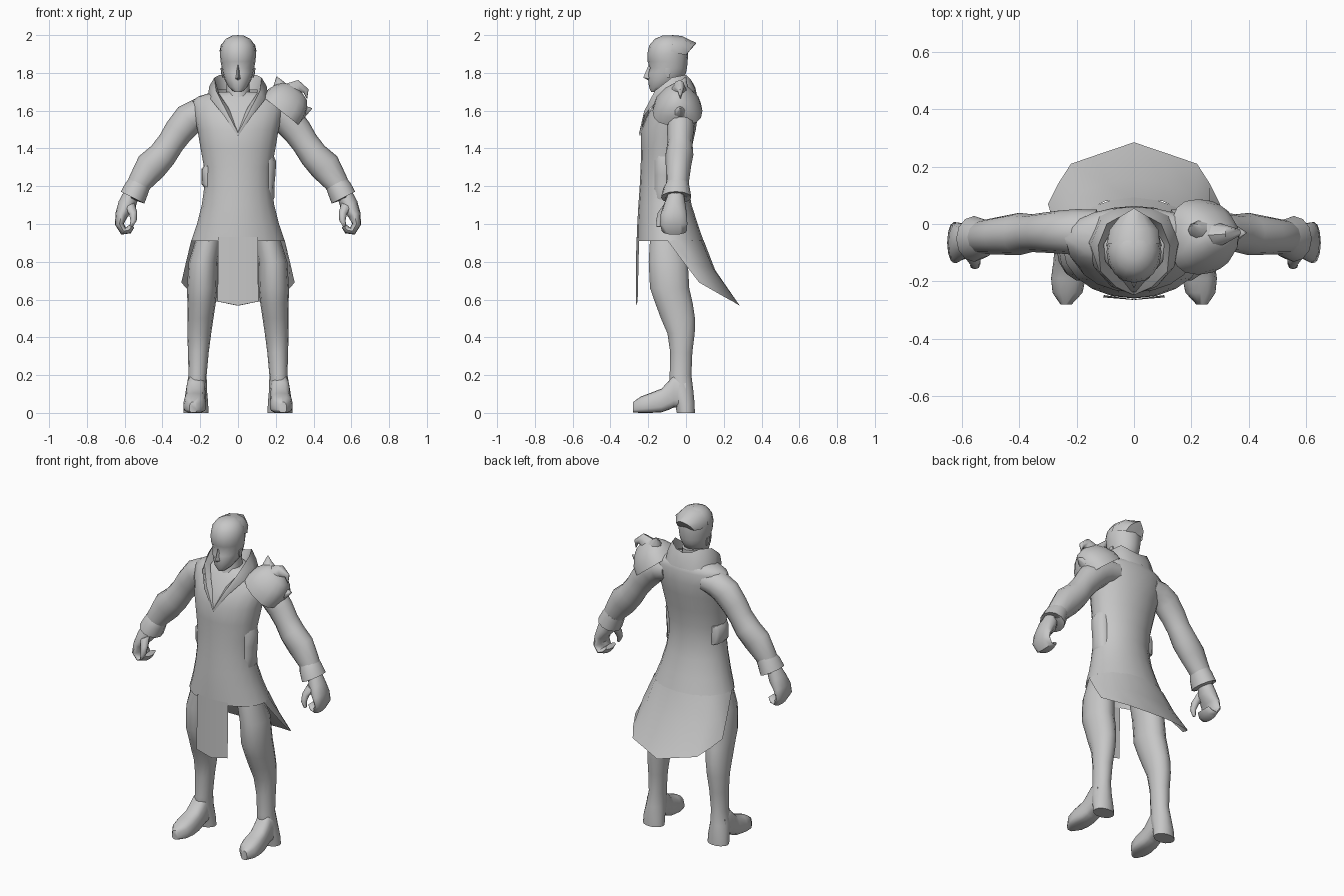
import bpy, bmesh, math
from mathutils import Vector as V

grey = bpy.data.materials.new("plain_grey")
grey.diffuse_color = (0.57, 0.57, 0.57, 1)
X, Y, Z = V((1, 0, 0)), V((0, 1, 0)), V((0, 0, 1))


def make(name, verts, faces, angle=50):
    me = bpy.data.meshes.new(name)
    me.from_pydata([tuple(v) for v in verts], [], faces)
    bm = bmesh.new()
    bm.from_mesh(me)
    bmesh.ops.remove_doubles(bm, verts=bm.verts, dist=0.0005)
    bmesh.ops.recalc_face_normals(bm, faces=bm.faces)
    bm.to_mesh(me)
    bm.free()
    for p in me.polygons:
        p.use_smooth = True
    me.set_sharp_from_angle(angle=math.radians(angle))
    me.materials.append(grey)
    ob = bpy.data.objects.new(name, me)
    bpy.context.collection.objects.link(ob)
    return ob


def ring(c, u, v, a, b, n=14, power=1.0, flare=0.0):
    """Superellipse; flare widens the side facing away from v."""
    pts = []
    for i in range(n):
        t = 2 * math.pi * i / n
        co, si = math.cos(t), math.sin(t)
        pts.append(V(c) + u * a * (1 - flare * si) * math.copysign(abs(co) ** power, co)
                   + v * b * math.copysign(abs(si) ** power, si))
    return pts


def loft(name, rings, caps=(True, True), angle=50):
    n = len(rings[0])
    verts = [p for r in rings for p in r]
    faces = [(k * n + i, k * n + (i + 1) % n, (k + 1) * n + (i + 1) % n, (k + 1) * n + i)
             for k in range(len(rings) - 1) for i in range(n)]
    if caps[0]:
        faces.append(tuple(range(n)))
    if caps[1]:
        faces.append(tuple(range(len(verts) - n, len(verts))))
    return make(name, verts, faces, angle)


def stack(name, rows, n=16, power=1.0, caps=(True, True), s=1):
    """Horizontal rings from rows of (z, front y, back y, half width, x centre)."""
    return loft(name, [ring((s * (r[4] if len(r) > 4 else 0), (r[1] + r[2]) / 2, r[0]), X, Y,
                            r[3], (r[2] - r[1]) / 2, n, power) for r in rows], caps)


def tube(name, stations, n=12, caps=(True, True), s=1):
    """Rings square to a path of (x, y, z, thickness, depth along y)."""
    P = [V((s * q[0], q[1], q[2])) for q in stations]
    rings = []
    for i, q in enumerate(stations):
        t = P[min(i + 1, len(P) - 1)] - P[max(i - 1, 0)]
        t.y = 0
        rings.append(ring(P[i], t.cross(Y).normalized(), Y, q[3], q[4], n))
    return loft(name, rings, caps)


def sheet(name, rows, angle=50):
    """Grid of half rows (starting or ending at x = 0), mirrored across x."""
    verts, faces, n = [], [], len(rows[0])
    for s in (1, -1):
        o = len(verts)
        verts += [(s * x, y, z) for r in rows for x, y, z in r]
        for k in range(len(rows) - 1):
            for i in range(n - 1):
                f = [o + k * n + i, o + k * n + i + 1, o + (k + 1) * n + i + 1, o + (k + 1) * n + i]
                faces.append(f[::s])
    return make(name, verts, faces, angle)


# Coat body, open at the hem
stack("coat_body", [(0.91, -0.26, 0.093, 0.248), (1.0, -0.258, 0.062, 0.217), (1.1, -0.252, 0.03, 0.192),
                    (1.2, -0.245, 0.012, 0.178), (1.3, -0.24, 0.015, 0.18), (1.4, -0.238, 0.03, 0.198),
                    (1.5, -0.238, 0.052, 0.215), (1.58, -0.205, 0.063, 0.235), (1.65, -0.16, 0.06, 0.242),
                    (1.675, -0.14, 0.053, 0.21), (1.70, -0.12, 0.04, 0.13)], n=20, caps=(False, True))

# Coat tail and front panel
sheet("coat_tail", [
    [(0.247, -0.10, 0.915), (0.240, -0.035, 0.915), (0.19, 0.033, 0.915), (0.1, 0.080, 0.915), (0, 0.093, 0.915)],
    [(0.275, -0.015, 0.80), (0.265, 0.04, 0.79), (0.21, 0.10, 0.775), (0.11, 0.143, 0.765), (0, 0.155, 0.755)],
    [(0.30, 0.07, 0.69), (0.265, 0.14, 0.65), (0.22, 0.21, 0.61), (0.11, 0.248, 0.59), (0, 0.285, 0.567)]])
sheet("front_panel", [[(0.105, -0.248, 0.93), (0, -0.263, 0.93)],
                      [(0.108, -0.256, 0.59), (0, -0.265, 0.568)]])

# Rounded collar running down into the lapels
sheet("collar", [
    [(0, -0.243, 1.465), (0.08, -0.218, 1.58), (0.14, -0.15, 1.655), (0.16, -0.06, 1.675), (0.12, 0.03, 1.675), (0.06, 0.055, 1.67), (0, 0.06, 1.67)],
    [(0, -0.247, 1.475), (0.070, -0.222, 1.595), (0.122, -0.165, 1.69), (0.152, -0.075, 1.73), (0.118, 0.01, 1.735), (0.06, 0.043, 1.725), (0, 0.05, 1.72)],
    [(0, -0.248, 1.482), (0.062, -0.22, 1.60), (0.116, -0.165, 1.705), (0.125, -0.075, 1.775), (0.095, -0.0, 1.79), (0.05, 0.025, 1.765), (0, 0.032, 1.755)],
    [(0, -0.225, 1.50), (0.050, -0.19, 1.615), (0.10, -0.13, 1.69), (0.105, -0.07, 1.71), (0.075, -0.02, 1.71), (0.04, 0.0, 1.71), (0, 0.005, 1.71)]])

# Neck, head and face
stack("neck", [(1.56, -0.19, 0.0, 0.08), (1.66, -0.145, 0.0, 0.065), (1.76, -0.135, 0.0, 0.06)], n=12)
stack("head", [(1.70, -0.185, -0.13, 0.022), (1.725, -0.196, -0.08, 0.05), (1.76, -0.2, -0.02, 0.069),
               (1.80, -0.2, 0.0, 0.082), (1.825, -0.19, 0.005, 0.086), (1.86, -0.203, 0.009, 0.092),
               (1.90, -0.205, 0.01, 0.096), (1.945, -0.195, 0.005, 0.09), (1.98, -0.165, -0.02, 0.066),
               (1.997, -0.125, -0.06, 0.03)], n=16)
make("nose", [(0, -0.195, 1.85), (0, -0.226, 1.775), (0.016, -0.19, 1.768), (-0.016, -0.19, 1.768), (0, -0.19, 1.755)],
     [(0, 1, 2), (0, 3, 1), (1, 3, 4), (1, 4, 2), (0, 2, 4, 3)])

# Swept-back hair ending in a point
sheet("hair", [
    [(0, -0.075, 2.0), (0.055, -0.07, 1.985), (0.09, -0.07, 1.95), (0.098, -0.08, 1.915)],
    [(0, -0.02, 1.995), (0.05, -0.015, 1.98), (0.085, -0.02, 1.945), (0.085, -0.03, 1.90)],
    [(0, 0.055, 1.958), (0.025, 0.04, 1.945), (0.05, 0.025, 1.925), (0.06, 0.0, 1.895)],
    [(0, 0.005, 1.90), (0.02, 0.005, 1.90), (0.04, 0.004, 1.897), (0.06, 0.0, 1.895)]], 45)

for s, side in ((1, "left"), (-1, "right")):
    stack(side + "_ear", [(1.775, -0.10, -0.085, 0.004, 0.08), (1.80, -0.115, -0.08, 0.007, 0.083),
                          (1.825, -0.11, -0.08, 0.005, 0.087)], n=6, s=s)
    # Sleeve, flared cuff and curled hand
    tube(side + "_sleeve", [(0.13, -0.03, 1.60, 0.068, 0.08), (0.20, -0.028, 1.59, 0.078, 0.08),
                            (0.26, -0.028, 1.555, 0.085, 0.075), (0.315, -0.03, 1.49, 0.078, 0.07),
                            (0.355, -0.032, 1.43, 0.072, 0.066), (0.40, -0.035, 1.365, 0.076, 0.074),
                            (0.46, -0.04, 1.305, 0.084, 0.067), (0.52, -0.045, 1.22, 0.064, 0.06),
                            (0.55, -0.05, 1.16, 0.055, 0.058)], s=s)
    tube(side + "_cuff", [(0.52, -0.045, 1.215, 0.060, 0.06), (0.535, -0.05, 1.19, 0.066, 0.07),
                          (0.558, -0.052, 1.14, 0.07, 0.08), (0.558, -0.052, 1.145, 0.045, 0.05)], s=s)
    tube(side + "_hand", [(0.568, -0.055, 1.15, 0.042, 0.045), (0.588, -0.06, 1.10, 0.048, 0.058),
                          (0.616, -0.065, 1.05, 0.034, 0.07), (0.628, -0.065, 1.0, 0.024, 0.072),
                          (0.606, -0.062, 0.962, 0.022, 0.066), (0.578, -0.06, 0.968, 0.02, 0.058),
                          (0.560, -0.06, 0.99, 0.014, 0.048)], s=s)
    tube(side + "_thumb", [(0.575, -0.09, 1.10, 0.03, 0.03), (0.556, -0.125, 1.06, 0.022, 0.024),
                           (0.553, -0.14, 1.02, 0.017, 0.018), (0.565, -0.145, 0.985, 0.007, 0.01)], n=8, s=s)

    # Trouser leg running down to the heel, then the front of the boot
    stack(side + "_leg", [(0.0, -0.05, 0.048, 0.066, 0.222), (0.05, -0.06, 0.047, 0.064, 0.222),
                          (0.12, -0.09, 0.04, 0.056, 0.22), (0.2, -0.088, 0.03, 0.048, 0.214),
                          (0.32, -0.085, 0.035, 0.055, 0.21), (0.42, -0.1, 0.048, 0.063, 0.205),
                          (0.5, -0.135, 0.05, 0.069, 0.199), (0.58, -0.165, 0.038, 0.075, 0.193),
                          (0.66, -0.193, 0.02, 0.08, 0.19), (0.8, -0.2, 0.012, 0.077, 0.184),
                          (0.96, -0.19, -0.035, 0.066, 0.145)], n=14, s=s)
    boot = [(-0.0, 0.222, 0.05, 0.03, 0.19), (-0.065, 0.222, 0.053, 0.028, 0.20),
            (-0.095, 0.224, 0.054, 0.015, 0.165), (-0.13, 0.226, 0.055, 0.003, 0.128),
            (-0.19, 0.229, 0.060, 0.0, 0.105), (-0.24, 0.232, 0.052, 0.0, 0.086),
            (-0.28, 0.237, 0.02, 0.002, 0.058)]
    loft(side + "_boot", [ring((s * x, y, (lo + hi) / 2), X, Z, w, (hi - lo) / 2, 16, 0.65, 0.15)
                          for y, x, w, lo, hi in boot])

# Pouch on one hip and a longer belt fold on the other
stack("hip_pouch", [(z, -0.17, -0.04, w, -0.15) for z, w in
                    ((1.195, 0.03), (1.21, 0.042), (1.29, 0.044), (1.31, 0.028))], n=10, power=0.7)
stack("belt_fold", [(z, -0.17, -0.05, w, 0.15) for z, w in
                    ((1.12, 0.03), (1.14, 0.044), (1.2, 0.042), (1.26, 0.048), (1.33, 0.052), (1.37, 0.035))], n=10)

# Domed shoulder guard facing up and outward, with hooked spikes
axis, across = V((0.62, 0, 0.785)), V((-0.785, 0, 0.62))
loft("shoulder_guard", [ring(V((0.238, -0.045, 1.615)) + axis * h, across, Y, a, b, 16, p)
                        for h, a, b, p in ((-0.02, 0.125, 0.132, 0.75), (0.03, 0.122, 0.118, 0.8),
                                           (0.075, 0.104, 0.088, 0.9), (0.11, 0.075, 0.052, 1),
                                           (0.125, 0.03, 0.02, 1))], (False, True))
tube("upper_spike", [(0.235, -0.03, 1.70, 0.05, 0.05), (0.215, -0.02, 1.745, 0.028, 0.025),
                     (0.205, 0.0, 1.78, 0.002, 0.002)], n=8)
tube("hooked_spike", [(0.275, -0.04, 1.69, 0.06, 0.05), (0.325, -0.035, 1.728, 0.035, 0.03),
                      (0.36, -0.03, 1.705, 0.016, 0.014), (0.365, -0.03, 1.665, 0.002, 0.002)], n=8)
tube("lower_spike", [(0.28, -0.04, 1.595, 0.06, 0.08), (0.335, -0.035, 1.592, 0.042, 0.045),
                     (0.392, -0.03, 1.612, 0.002, 0.002)], n=8)
